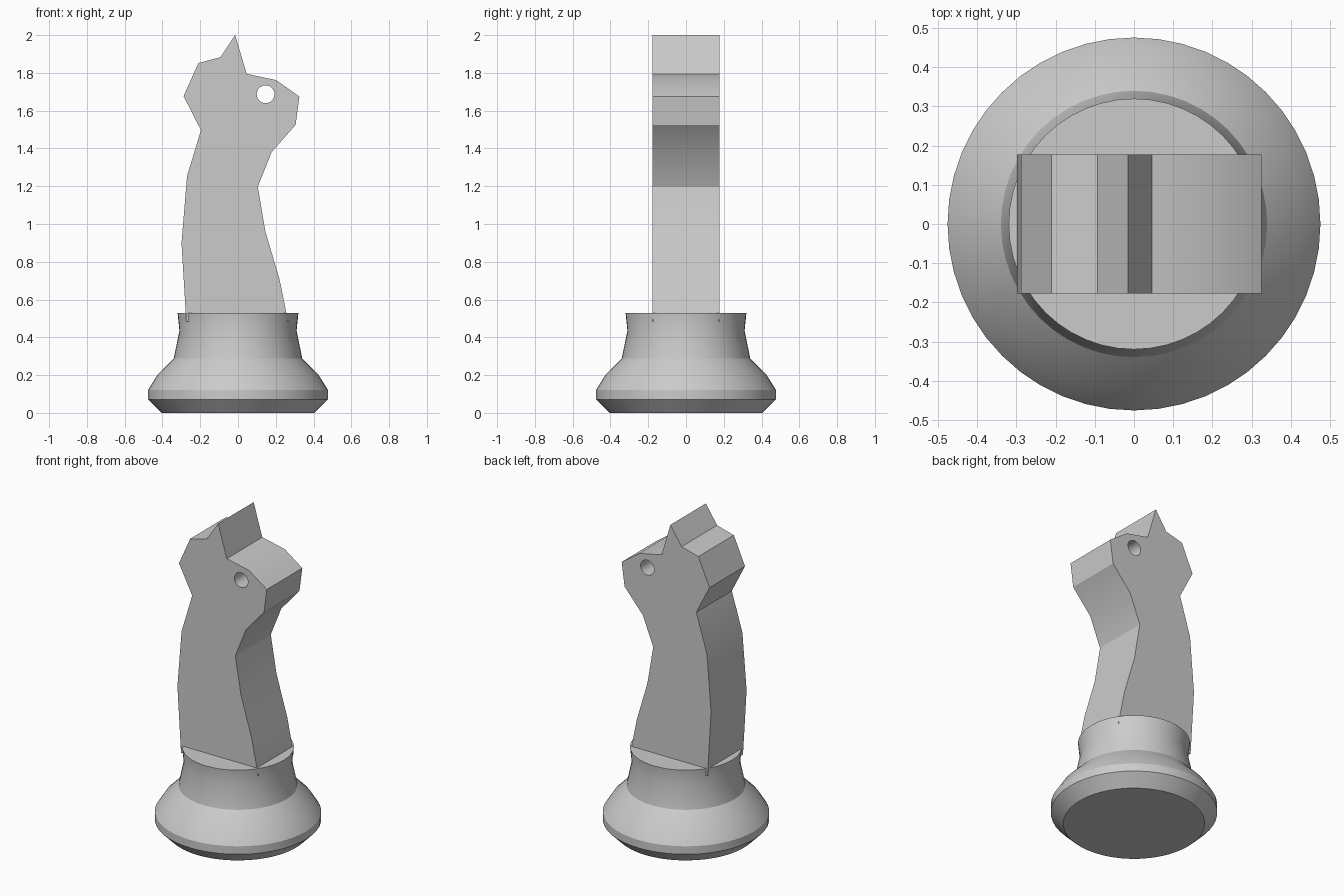
import bpy, bmesh, math
from mathutils import Matrix, Vector

cube = bpy.data.objects.get("Cube")
if cube:
    bpy.data.objects.remove(cube, do_unlink=True)

grey = bpy.data.materials.new("light_grey")
grey.use_nodes = True
grey.diffuse_color = (0.6, 0.6, 0.6, 1)
grey.node_tree.nodes["Principled BSDF"].inputs["Base Color"].default_value = (0.6, 0.6, 0.6, 1)


def add_object(name, bm):
    bmesh.ops.recalc_face_normals(bm, faces=bm.faces)
    mesh = bpy.data.meshes.new(name)
    bm.to_mesh(mesh)
    bm.free()
    mesh.materials.append(grey)
    obj = bpy.data.objects.new(name, mesh)
    bpy.context.collection.objects.link(obj)
    return obj


def activate(obj):
    bpy.ops.object.select_all(action='DESELECT')
    obj.select_set(True)
    bpy.context.view_layer.objects.active = obj


def smooth(obj):
    activate(obj)
    bpy.ops.object.shade_smooth_by_angle(angle=math.radians(30))


# Turned base: profile as (radius, height), closed by flat discs
SIDES = 48
profile = [(0.405, 0), (0.476, 0.072), (0.476, 0.122), (0.427, 0.2),
           (0.34, 0.289), (0.31, 0.435), (0.32, 0.53)]
bm = bmesh.new()
rings = []
for r, z in profile:
    rings.append([bm.verts.new((r * math.cos(a), r * math.sin(a), z))
                  for a in (2 * math.pi * i / SIDES for i in range(SIDES))])
for low, high in zip(rings, rings[1:]):
    for i in range(SIDES):
        j = (i + 1) % SIDES
        bm.faces.new((low[i], low[j], high[j], high[i]))
bm.faces.new(rings[0])
bm.faces.new(rings[-1])
smooth(add_object("turned_base", bm))

# Horse head and neck: side outline (x, z), extruded through the thickness
HALF = 0.177
outline = [(-0.015, 2.0), (0.046, 1.795), (0.202, 1.762), (0.325, 1.675),
           (0.305, 1.525), (0.178, 1.38), (0.105, 1.197), (0.145, 0.96),
           (0.22, 0.707), (0.265, 0.485), (-0.274, 0.485), (-0.299, 0.898),
           (-0.27, 1.253), (-0.196, 1.497), (-0.288, 1.677), (-0.21, 1.852),
           (-0.093, 1.883)]
bm = bmesh.new()
side = bm.faces.new([bm.verts.new((x, -HALF, z)) for x, z in outline])
grown = bmesh.ops.extrude_face_region(bm, geom=[side], use_keep_orig=True)
bmesh.ops.translate(bm, vec=Vector((0, 2 * HALF, 0)),
                    verts=[v for v in grown["geom"] if isinstance(v, bmesh.types.BMVert)])
horse = add_object("horse_head", bm)

# Eye hole drilled straight through the head
bm = bmesh.new()
bmesh.ops.create_cone(bm, cap_ends=True, segments=32, radius1=0.047, radius2=0.047, depth=1,
                      matrix=Matrix.Translation((0.146, 0, 1.687)) @ Matrix.Rotation(math.pi / 2, 4, 'X'))
cutter = add_object("eye_cutter", bm)
cutter.hide_render = True
drill = horse.modifiers.new("eye_hole", 'BOOLEAN')
drill.operation = 'DIFFERENCE'
drill.solver = 'EXACT'
drill.object = cutter
activate(horse)
bpy.ops.object.modifier_apply(modifier=drill.name)
bpy.data.objects.remove(cutter, do_unlink=True)
smooth(horse)
